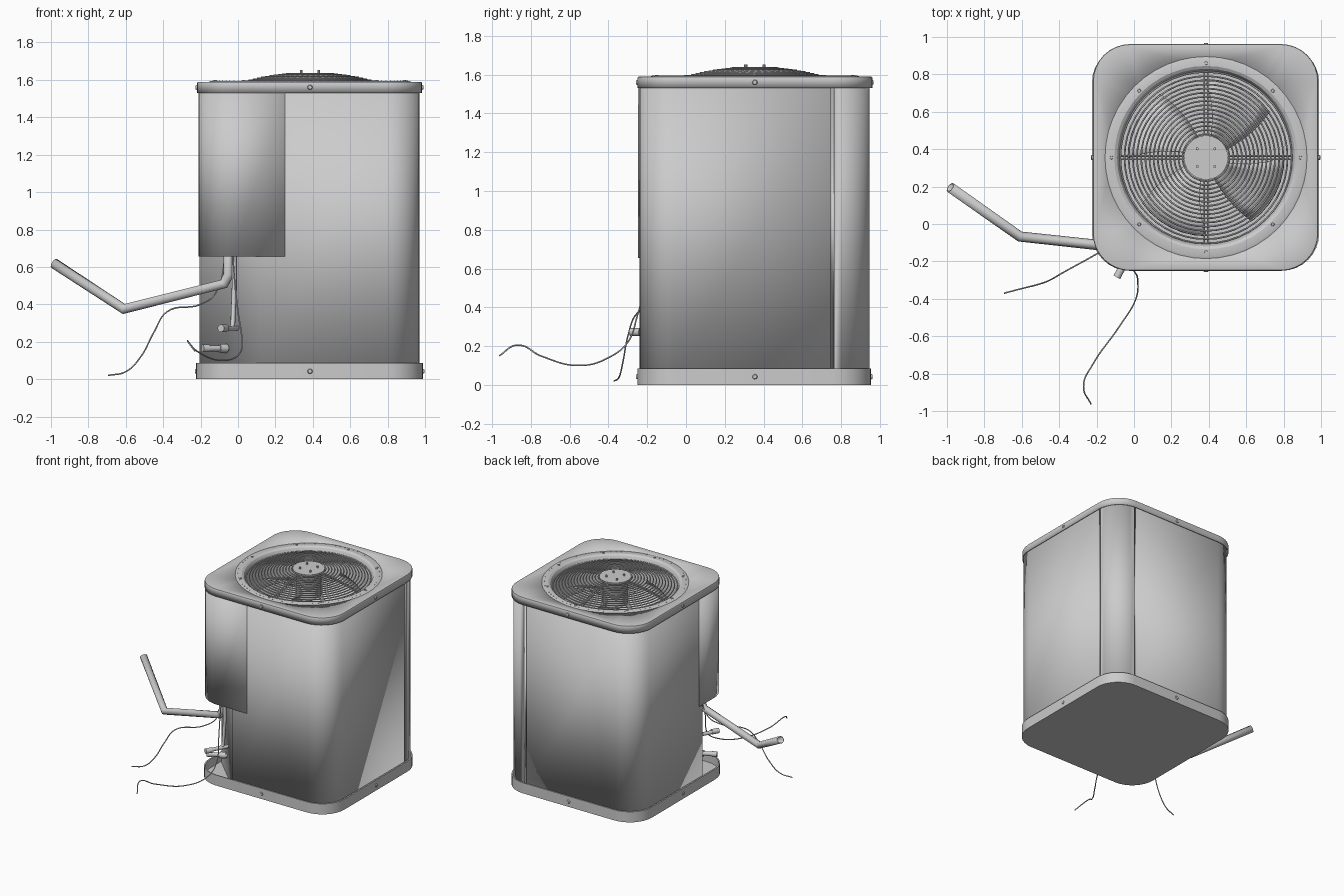
import bpy, bmesh
from math import sin, cos, pi, radians
from mathutils import Vector, Matrix

if "Cube" in bpy.data.objects:
    bpy.data.objects.remove(bpy.data.objects["Cube"])

CX, CY = 0.385, 0.355                       # axis of the cabinet and fan


def finish(name, bm):
    bmesh.ops.recalc_face_normals(bm, faces=bm.faces[:]) if name != "body_panels" else None
    me = bpy.data.meshes.new(name)
    bm.to_mesh(me)
    bm.free()
    ob = bpy.data.objects.new(name, me)
    bpy.context.collection.objects.link(ob)
    return ob


def arc(cx, cy, r, a0, a1, n=8):
    return [(cx + r * cos(radians(a0 + (a1 - a0) * i / n)),
             cy + r * sin(radians(a0 + (a1 - a0) * i / n))) for i in range(n + 1)]


def rounded(x0, x1, y0, y1, r):
    return (arc(x0 + r, y0 + r, r, 180, 270) + arc(x1 - r, y0 + r, r, 270, 360)
            + arc(x1 - r, y1 - r, r, 0, 90) + arc(x0 + r, y1 - r, r, 90, 180))


def circle(r, n=48):
    return arc(CX, CY, r, 0, 360, n)[:-1]


def loft(bm, loops, closed=True):
    """Skin a list of (outline, z) loops; returns the vertex rings."""
    rings = [[bm.verts.new((x, y, z)) for x, y in pts] for pts, z in loops]
    for a, b in zip(rings, rings[1:]):
        n = len(a)
        for i in range(n if closed else n - 1):
            j = (i + 1) % n
            bm.faces.new((a[i], a[j], b[j], b[i]))
    return rings


def solid(ob, t):
    m = ob.modifiers.new("thickness", "SOLIDIFY")
    m.thickness = t
    return ob


def cylinder(bm, p, q, r, r2=None, seg=16):
    p, q = Vector(p), Vector(q)
    d = q - p
    mat = Matrix.Translation((p + q) / 2) @ d.to_track_quat('Z', 'Y').to_matrix().to_4x4()
    bmesh.ops.create_cone(bm, cap_ends=True, segments=seg, radius1=r,
                          radius2=r if r2 is None else r2, depth=d.length, matrix=mat)


def tube(name, paths, r, kind='POLY', cyclic=False, res=3, caps=True):
    cu = bpy.data.curves.new(name, 'CURVE')
    cu.dimensions = '3D'
    cu.bevel_depth, cu.bevel_resolution, cu.use_fill_caps = r, res, caps
    cu.resolution_u = 8
    for pts in paths:
        s = cu.splines.new(kind)
        if kind == 'BEZIER':
            s.bezier_points.add(len(pts) - 1)
            for b, p in zip(s.bezier_points, pts):
                b.co = p
                b.handle_left_type = b.handle_right_type = 'AUTO'
        else:
            s.points.add(len(pts) - 1)
            for b, p in zip(s.points, pts):
                b.co = (*p, 1)
        s.use_cyclic_u = cyclic
        s.use_smooth = True
    ob = bpy.data.objects.new(name, cu)
    bpy.context.collection.objects.link(ob)
    return ob


# base pan: floor, outer wall, rim, inner wall, inner floor
bm = bmesh.new()
outer = rounded(-0.225, 0.99, -0.25, 0.955, 0.2)
inner = rounded(-0.213, 0.978, -0.24 - 0.003, 0.947, 0.19)
rings = loft(bm, [(outer, 0), (outer, 0.085), (inner, 0.085), (inner, 0.015)])
bm.faces.new(rings[0])
bm.faces.new(rings[-1])
finish("base_pan", bm)

# cabinet walls: rounded corners, chamfered service corner, two grooves at the back right post
x0, x1, y0, y1, R, g = -0.205, 0.97, -0.24, 0.945, 0.18, 0.012
body = [(0.12, y0)] + arc(x1 - R, y0 + R, R, 270, 360)
body += [(x1, y1 - R - 0.021), (x1 - g, y1 - R - 0.021), (x1 - g, y1 - R - 0.001), (x1, y1 - R - 0.001)]
body += arc(x1 - R, y1 - R, R, 0, 90)
body += [(x1 - R - 0.001, y1), (x1 - R - 0.001, y1 - g), (x1 - R - 0.021, y1 - g), (x1 - R - 0.021, y1)]
body += arc(x0 + R, y1 - R, R, 90, 180) + [(x0, 0.08)]
bm = bmesh.new()
loft(bm, [(body, 0.015), (body, 1.56)])
solid(finish("body_panels", bm), 0.006)

# upper service cover wrapping the front left corner
bm = bmesh.new()
cover = [(-0.212, 0.13)] + arc(-0.212 + 0.19, -0.247 + 0.19, 0.19, 180, 270) + [(0.25, -0.247)]
loft(bm, [(cover, 0.655), (cover, 1.56)], closed=False)
solid(finish("service_cover", bm), 0.006)

# lid: skirt with softened edge and a top plate with a round opening
bm = bmesh.new()
big = rounded(-0.22, 0.985, -0.25, 0.962, 0.2)
mid = rounded(-0.217, 0.982, -0.247, 0.959, 0.197)
top = rounded(-0.209, 0.974, -0.239, 0.951, 0.189)
rings = loft(bm, [(big, 1.53), (big, 1.582), (mid, 1.588), (top, 1.59)])
hole = [bm.verts.new((x, y, 1.59)) for x, y in circle(0.5)]
edges = [bm.edges.new((hole[i - 1], hole[i])) for i in range(len(hole))]
edges += [bm.edges.get((rings[-1][i - 1], rings[-1][i])) for i in range(len(top))]
bmesh.ops.triangle_fill(bm, edges=edges, use_beauty=True)
solid(finish("lid", bm), 0.005)

# raised flange around the opening and the shroud below it
bm = bmesh.new()
loft(bm, [(circle(r), z) for r, z in ((0.54, 1.59), (0.53, 1.594), (0.49, 1.594), (0.475, 1.585),
                                      (0.462, 1.56), (0.455, 1.53), (0.455, 1.33))])
finish("fan_shroud", bm)


def dome(r):
    return 1.638 - 0.078 * (r / 0.46) ** 2


# domed wire guard: concentric rings and paired spokes
radii = [0.125 + 0.0222 * i for i in range(16)]
tube("guard_rings", [[(x, y, dome(r)) for x, y in circle(r)] for r in radii], 0.0045, cyclic=True, res=1)
spokes = []
for k in range(4):
    a = k * pi / 2
    for s in (-0.009, 0.009):
        spokes.append([(CX + r * cos(a) - s * sin(a), CY + r * sin(a) + s * cos(a), dome(r) - 0.006)
                       for r in (0.1, 0.2, 0.3, 0.38, 0.465)])
tube("guard_spokes", spokes, 0.0045, res=1)

# hub plate with four studs, and the motor hanging under it
bm = bmesh.new()
cylinder(bm, (CX, CY, 1.622), (CX, CY, 1.638), 0.118, seg=40)
for sx in (-0.047, 0.047):
    for sy in (-0.047, 0.047):
        cylinder(bm, (CX + sx, CY + sy, 1.63), (CX + sx, CY + sy, 1.652), 0.008, seg=10)
finish("hub_plate", bm)
bm = bmesh.new()
cylinder(bm, (CX, CY, 1.42), (CX, CY, 1.622), 0.092, seg=32)
cylinder(bm, (CX, CY, 1.36), (CX, CY, 1.42), 0.05, seg=24)
finish("fan_motor", bm)

# pitched fan blades
bm = bmesh.new()
for k in range(4):
    grid = []
    for i in range(5):
        r = 0.05 + 0.37 * i / 4
        row = []
        for j in range(7):
            t = j / 6 - 0.5
            a = radians(45 + 90 * k + 55 * t + 18 * i / 4)
            row.append(bm.verts.new((CX + r * cos(a), CY + r * sin(a), 1.39 + 0.1 * t)))
        grid.append(row)
    for a, b in zip(grid, grid[1:]):
        for j in range(6):
            bm.faces.new((a[j], b[j], b[j + 1], a[j + 1]))
solid(finish("fan_blades", bm), 0.004)

# side screws on lid and base, screws and small dimples on the flange
bm = bmesh.new()
for z, e in ((1.56, 0.0), (0.042, 0.004)):
    for p, d in (((CX, -0.25), (0, -1)), ((CX, 0.96 - e), (0, 1)),
                 ((-0.22 - e, CY), (-1, 0)), ((0.985 + e, CY), (1, 0))):
        cylinder(bm, (p[0] - 0.004 * d[0], p[1] - 0.004 * d[1], z),
                 (p[0] + 0.007 * d[0], p[1] + 0.007 * d[1], z), 0.016, 0.01, 12)
for x, y in arc(CX, CY, 0.505, 45, 405, 4)[:-1] + arc(CX, CY, 0.505, 0, 360, 4)[:-1]:
    cylinder(bm, (x, y, 1.588), (x, y, 1.599), 0.011, 0.008, 10)
for x, y in circle(0.52, 84):
    cylinder(bm, (x, y, 1.59), (x, y, 1.5955), 0.003, seg=6)
finish("screws", bm)

# insulated suction pipe, thin liquid pipe
suction = tube("suction_pipe", [[(-0.982, 0.195, 0.618), (-0.61, -0.067, 0.375), (-0.075, -0.125, 0.51),
                                 (-0.05, -0.125, 0.56), (-0.05, -0.125, 0.8)]], 0.028, caps=False)
solid(suction, 0.006)
tube("liquid_pipe", [[(-0.02, -0.14, 0.8), (-0.02, -0.14, 0.5), (-0.028, -0.15, 0.285),
                      (-0.04, -0.17, 0.272), (-0.08, -0.25, 0.272)]], 0.013)

# service valves
bm = bmesh.new()
for a, b, r in (((-0.0, -0.11, 0.272), (-0.09, -0.28, 0.272), 0.013),
                ((-0.065, -0.235, 0.272), (-0.092, -0.285, 0.272), 0.02),
                ((-0.03, -0.055, 0.165), (-0.185, -0.125, 0.165), 0.016),
                ((-0.06, -0.068, 0.165), (-0.1, -0.087, 0.165), 0.024),
                ((-0.155, -0.112, 0.165), (-0.19, -0.128, 0.165), 0.021)):
    cylinder(bm, a, b, r)
finish("service_valves", bm)

# two loose wires
tube("control_wire", [[(-0.06, -0.09, 0.72), (-0.12, -0.11, 0.46), (-0.2, -0.16, 0.4), (-0.38, -0.26, 0.36),
                       (-0.45, -0.30, 0.25), (-0.52, -0.325, 0.12), (-0.6, -0.345, 0.04),
                       (-0.695, -0.37, 0.02)]], 0.004, 'BEZIER', res=2)
tube("power_wire", [[(-0.03, -0.16, 0.72), (-0.02, -0.2, 0.55), (0.0, -0.25, 0.36), (0.02, -0.3, 0.22),
                     (0.01, -0.4, 0.14), (-0.08, -0.55, 0.10), (-0.22, -0.75, 0.15),
                     (-0.27, -0.87, 0.205), (-0.23, -0.963, 0.15)]], 0.004, 'BEZIER', res=2)

# smooth shading with crisp edges
bpy.ops.object.select_all(action='DESELECT')
for ob in bpy.data.objects:
    if ob.type == 'MESH':
        ob.select_set(True)
        bpy.context.view_layer.objects.active = ob
bpy.ops.object.shade_smooth_by_angle(angle=radians(30))
